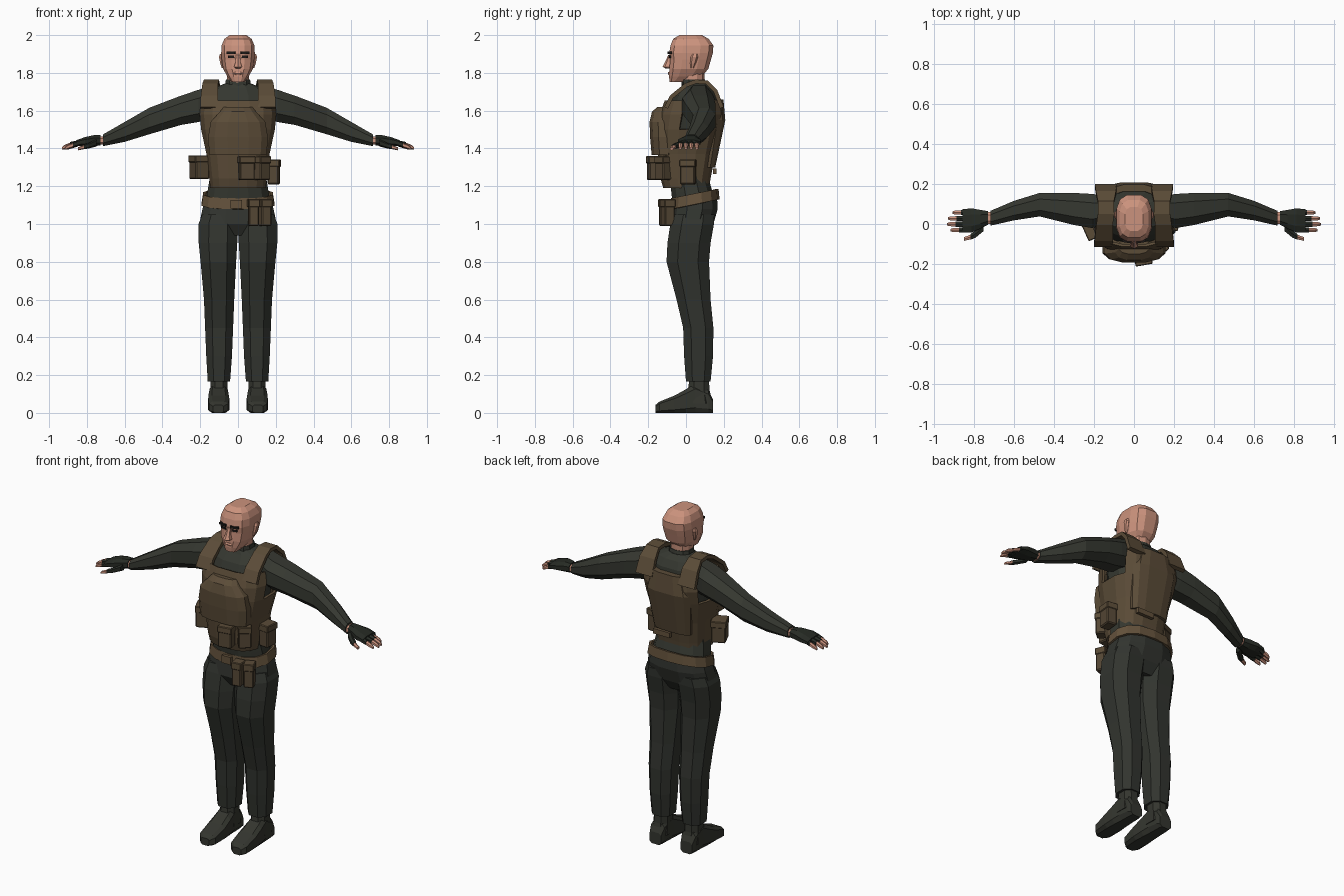
import bpy, bmesh, math
from mathutils import Matrix, Vector


def material(name, r, g, b):
    m = bpy.data.materials.new(name)
    m.diffuse_color = (r, g, b, 1)
    return m


SKIN = material("skin", 0.60, 0.29, 0.205)
CLOTH = material("dark_green_cloth", 0.036, 0.039, 0.030)
TROUSER = material("dark_trouser_cloth", 0.031, 0.034, 0.028)
BOOT = material("boot_leather", 0.034, 0.036, 0.028)
GLOVE = material("glove_black", 0.020, 0.024, 0.018)
VEST = material("vest_brown", 0.105, 0.072, 0.039)
POUCH = material("pouch_brown", 0.092, 0.064, 0.036)
BELT = material("belt_brown", 0.125, 0.083, 0.044)
BROW = material("brow_black", 0.012, 0.010, 0.009)


def finish(name, bm, mat, mirror=False, thick=0):
    bmesh.ops.recalc_face_normals(bm, faces=bm.faces)
    me = bpy.data.meshes.new(name)
    bm.to_mesh(me)
    bm.free()
    me.materials.append(mat)
    ob = bpy.data.objects.new(name, me)
    bpy.context.collection.objects.link(ob)
    if thick:
        s = ob.modifiers.new("Solidify", 'SOLIDIFY')
        s.thickness, s.offset = thick, -1
    if mirror:
        m = ob.modifiers.new("Mirror", 'MIRROR')
        m.use_mirror_merge = False
    return ob


def loft(name, mat, axis, secs, n=8, p=2.4, caps=True, mirror=False, thick=0, edit=None):
    """Skin rounded sections (t, a0, a1, b0, b1) stacked along an axis."""
    angs = [2 * math.pi * (i + 0.5) / n for i in range(n)]
    sup = lambda v: math.copysign(abs(v) ** (2 / p), v)
    ring = [(sup(math.cos(a)), sup(math.sin(a))) for a in angs]
    mu, mv = max(u for u, v in ring), max(v for u, v in ring)
    bm = bmesh.new()
    rows = []
    for t, a0, a1, b0, b1 in secs:
        row = []
        for u, v in ring:
            a = (a0 + a1) / 2 + u / mu * (a1 - a0) / 2
            b = (b0 + b1) / 2 + v / mv * (b1 - b0) / 2
            row.append(bm.verts.new({'z': (a, b, t), 'x': (t, a, b), 'y': (a, t, b)}[axis]))
        rows.append(row)
    for r, s in zip(rows, rows[1:]):
        for i in range(n):
            j = (i + 1) % n
            bm.faces.new((r[i], r[j], s[j], s[i]))
    if caps:
        bm.faces.new(rows[0])
        bm.faces.new(rows[-1])
    if edit:
        edit(bm)
    return finish(name, bm, mat, mirror, thick)


def sym(z, x, y0, y1):
    return (z, -x, x, y0, y1)


def box(name, mat, c, size, deg=0, mirror=False, bevel=0):
    bm = bmesh.new()
    bmesh.ops.create_cube(bm, size=1, matrix=Matrix.Translation(c)
                          @ Matrix.Rotation(math.radians(deg), 4, 'Z') @ Matrix.Diagonal((*size, 1)))
    if bevel:
        bmesh.ops.bevel(bm, geom=bm.edges[:], offset=bevel, segments=1, affect='EDGES')
    return finish(name, bm, mat, mirror)


def pouch(name, c, size, deg):
    w, d, h = size
    box(name, POUCH, c, size, deg, bevel=0.006)
    box(name + "_flap", VEST, Vector(c) + Vector((0, 0, h * 0.36)), (w + .006, d + .008, h * .3), deg, bevel=0.004)


# legs and hips
loft("trouser_leg", TROUSER, 'z', [
    (.165, .042, .160, .0, .130), (.30, .032, .168, -.010, .143), (.45, .026, .174, -.015, .145),
    (.60, .020, .180, -.050, .130), (.80, .010, .198, -.103, .122), (.90, .004, .208, -.098, .130),
    (1.0, .0, .209, -.083, .148), (1.05, .005, .19, -.07, .15)], mirror=True)
loft("trouser_hips", TROUSER, 'z', [
    sym(.94, .10, -.05, .11), sym(1.0, .205, -.083, .145), sym(1.08, .188, -.075, .168),
    sym(1.13, .175, -.07, .165)], n=12)

# boots
loft("boot_foot", BOOT, 'y', [
    (-.162, .078, .132, 0, .042), (-.14, .052, .154, 0, .060), (-.06, .046, .158, 0, .092),
    (0, .050, .155, 0, .125), (.05, .055, .150, 0, .155), (.12, .058, .147, 0, .12),
    (.143, .065, .140, 0, .07)], p=4, mirror=True)
loft("boot_shaft", BOOT, 'z', [
    (.05, .052, .152, .0, .14), (.12, .056, .147, .01, .125), (.19, .055, .145, .02, .12)], mirror=True)

# shirt: trunk, collar and sleeves
loft("shirt_trunk", CLOTH, 'z', [
    sym(1.10, .172, -.07, .155), sym(1.17, .162, -.078, .14), sym(1.24, .15, -.085, .12),
    sym(1.40, .15, -.10, .14), sym(1.60, .18, -.095, .17), sym(1.68, .165, -.065, .16),
    sym(1.72, .13, -.03, .135), sym(1.745, .065, -.015, .105)], n=12)
loft("shirt_collar", CLOTH, 'z', [sym(1.72, .07, -.025, .11), sym(1.765, .064, -.022, .10)], n=10)
loft("sleeve", CLOTH, 'x', [
    (.13, .0, .14, 1.56, 1.735), (.21, -.02, .15, 1.54, 1.71), (.30, -.005, .155, 1.525, 1.68),
    (.47, .038, .155, 1.475, 1.615), (.60, .018, .115, 1.435, 1.54),
    (.715, -.008, .066, 1.412, 1.474)], mirror=True)

# vest shell with arm holes
def arm_holes(bm):
    gone = []
    for f in bm.faces:
        c = f.calc_center_median()
        if c.z > 1.5 and abs(c.x) > .17 and -.04 < c.y < .13:
            gone.append(f)
    bmesh.ops.delete(bm, geom=gone, context='FACES')


loft("vest_shell", VEST, 'z', [
    sym(1.19, .147, -.12, .122), sym(1.24, .152, -.135, .13), sym(1.37, .167, -.148, .155),
    sym(1.50, .195, -.150, .185), sym(1.58, .203, -.140, .202), sym(1.655, .195, -.112, .192)],
    n=16, p=2.8, caps=False, thick=.014, edit=arm_holes)
loft("chest_plate", VEST, 'z', [
    sym(1.365, .152, -.182, -.05), sym(1.46, .158, -.190, -.05), sym(1.54, .145, -.193, -.05),
    sym(1.595, .095, -.180, -.06), sym(1.62, .075, -.150, -.07)], n=12, p=2.6)
loft("back_plate", VEST, 'z', [
    sym(1.30, .12, .06, .155), sym(1.55, .145, .06, .208), sym(1.66, .11, .06, .198)], n=12, p=3.2)

# shoulder straps
bm = bmesh.new()
path = [(-.115, 1.62, .105, .200), (-.085, 1.68, .105, .197), (-.005, 1.745, .105, .188),
        (.05, 1.765, .10, .180), (.115, 1.76, .10, .180), (.165, 1.71, .09, .190), (.20, 1.62, .085, .195)]
pairs = [(bm.verts.new((a, y, z)), bm.verts.new((b, y, z))) for y, z, a, b in path]
for (a, b), (c, d) in zip(pairs, pairs[1:]):
    bm.faces.new((a, b, d, c))
finish("shoulder_strap", bm, VEST, mirror=True, thick=.022)
box("back_pull_strap", BELT, (.05, .152, 1.28), (.11, .02, .03))

# belt, lower at the front
def tilt(bm):
    for v in bm.verts:
        v.co.z += .2 * (v.co.y - .05)


loft("belt", BELT, 'z', [sym(1.105, .193, -.085, .178), sym(1.162, .184, -.08, .172)],
     n=14, caps=False, thick=.015, edit=tilt)
box("belt_buckle", BELT, (-.01, -.088, 1.105), (.06, .018, .045))

# pouches
pouch("front_pouch", (.045, -.172, 1.295), (.08, .060, .125), 10)
pouch("front_side_pouch", (.127, -.120, 1.295), (.07, .060, .125), 40)
pouch("right_side_pouch", (.190, .010, 1.275), (.08, .060, .130), 84)
pouch("left_side_pouch", (-.205, -.025, 1.30), (.09, .080, .125), -66)
pouch("belt_pouch_inner", (.082, -.113, 1.06), (.055, .055, .14), 8)
pouch("belt_pouch_outer", (.143, -.095, 1.06), (.055, .055, .14), 22)

# gloved hands
loft("wrist", SKIN, 'x', [(.70, .0, .06, 1.42, 1.464), (.74, .0, .06, 1.42, 1.464)], mirror=True)
loft("glove_palm", GLOVE, 'x', [
    (.728, -.003, .064, 1.416, 1.470), (.765, -.022, .070, 1.412, 1.470), (.81, -.042, .078, 1.412, 1.460),
    (.855, -.042, .074, 1.412, 1.444)], mirror=True)
for y, tip in ((-.030, .915), (-.001, .932), (.028, .927), (.057, .905)):
    w, mid = .013, tip - .042
    loft("glove_finger", GLOVE, 'x', [(.84, y - w, y + w, 1.414, 1.444),
         (mid, y - w, y + w, 1.405, 1.434)], n=6, mirror=True)
    loft("finger_tip", SKIN, 'x', [(mid - .004, y - .011, y + .011, 1.407, 1.432),
         (tip - .012, y - .010, y + .010, 1.396, 1.418), (tip, y - .006, y + .006, 1.393, 1.407)],
         n=6, mirror=True)
loft("glove_thumb", GLOVE, 'x', [(.75, -.035, .01, 1.410, 1.448), (.79, -.068, -.03, 1.400, 1.430),
     (.815, -.078, -.050, 1.396, 1.422)], n=6, mirror=True)
loft("thumb_tip", SKIN, 'x', [(.812, -.076, -.052, 1.397, 1.420), (.848, -.084, -.066, 1.390, 1.406)],
     n=6, mirror=True)

# head
loft("neck", SKIN, 'z', [sym(1.72, .058, -.02, .095), sym(1.82, .058, -.03, .10)], n=10)
loft("head", SKIN, 'z', [
    sym(1.752, .034, -.086, -.01), sym(1.78, .056, -.090, .080), sym(1.82, .078, -.088, .118),
    sym(1.87, .086, -.084, .132), sym(1.905, .089, -.089, .142), sym(1.945, .087, -.082, .145),
    sym(1.98, .072, -.068, .120), sym(2.0, .045, -.035, .085)], n=12, p=2.9)
loft("nose", SKIN, 'z', [sym(1.822, .012, -.105, -.07), sym(1.832, .021, -.124, -.07),
     sym(1.855, .014, -.112, -.07), sym(1.895, .010, -.094, -.07)], n=6)
loft("lips", SKIN, 'z', [sym(1.790, .018, -.093, -.07), sym(1.797, .026, -.097, -.07),
     sym(1.806, .018, -.093, -.07)], n=8)
loft("ear", SKIN, 'z', [(1.825, .074, .086, .025, .040), (1.850, .078, .094, .022, .052),
     (1.885, .080, .101, .025, .065), (1.900, .082, .096, .035, .060)], n=6, mirror=True)
box("eyebrow", BROW, (.037, -.086, 1.906), (.048, .014, .013), 10, mirror=True)
box("eye", BROW, (.036, -.085, 1.886), (.032, .008, .012), 10, mirror=True)
